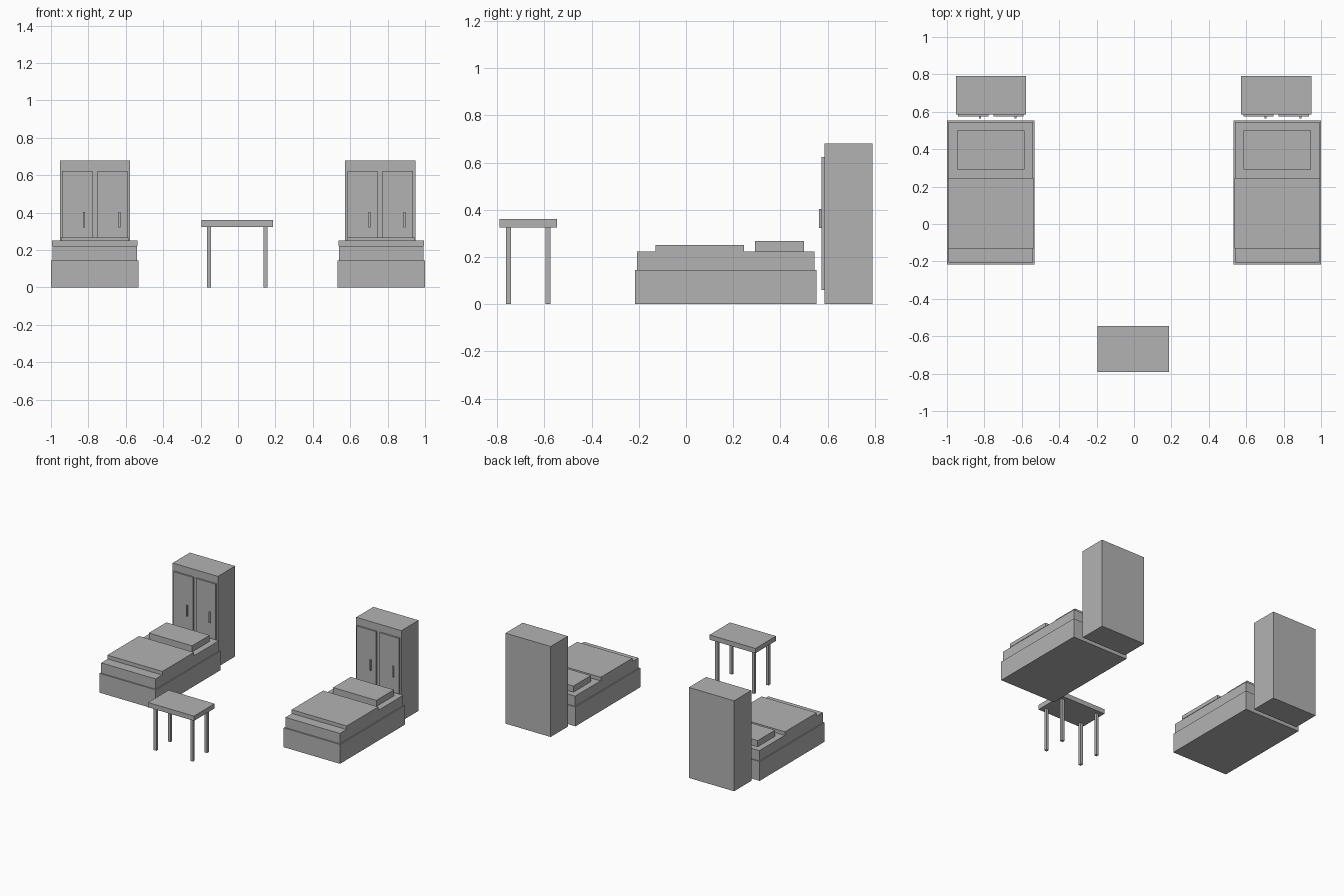
import bpy

cube = bpy.data.objects.get("Cube")
if cube:
    bpy.data.objects.remove(cube, do_unlink=True)

# Single grey finish
GREY = (0.45, 0.45, 0.45, 1)
grey = bpy.data.materials.new("plain grey")
grey.use_nodes = True
grey.diffuse_color = GREY
grey.node_tree.nodes["Principled BSDF"].inputs["Base Color"].default_value = GREY


def box(name, x, y, z):
    """Box spanning the (low, high) range on each axis."""
    spans = (x, y, z)
    bpy.ops.mesh.primitive_cube_add(size=1, location=[sum(s) / 2 for s in spans])
    obj = bpy.context.object
    obj.name = name
    obj.scale = [s[1] - s[0] for s in spans]
    bpy.ops.object.transform_apply(location=False, rotation=False, scale=True)
    obj.data.materials.append(grey)
    return obj


def around(centre, half):
    return (centre - half, centre + half)


def bed(side, cx):
    box(side + "_bed_base", around(cx, 0.234), (-0.217, 0.553), (0, 0.145))
    box(side + "_mattress", around(cx, 0.226), (-0.207, 0.545), (0.145, 0.222))
    box(side + "_blanket", around(cx, 0.229), (-0.13, 0.245), (0.222, 0.25))
    box(side + "_pillow", around(cx, 0.18), (0.292, 0.5), (0.222, 0.268))


def wardrobe(side, cx):
    box(side + "_wardrobe_body", around(cx, 0.188), (0.586, 0.79), (0, 0.68))
    # Both handles sit toward the right of their door
    for label, door, handle in (("right", -0.094, -0.058), ("left", 0.094, 0.131)):
        name = f"{side}_wardrobe_{label}"
        box(name + "_door", around(cx + door, 0.081), (0.574, 0.586), (0.06, 0.623))
        box(name + "_handle", around(cx + handle, 0.0055), (0.564, 0.574), (0.322, 0.404))


# Two matching sleeping places
for side, bed_x, wardrobe_x in (("right", -0.766, -0.765), ("left", 0.766, 0.76)):
    bed(side, bed_x)
    wardrobe(side, wardrobe_x)

# Table
TABLE_X, TABLE_Y = -0.004, -0.668
box("table_top", around(TABLE_X, 0.191), around(TABLE_Y, 0.122), (0.324, 0.36))
for x_name, sx in (("right", -1), ("left", 1)):
    for y_name, sy in (("front", -1), ("back", 1)):
        box(f"table_{y_name}_{x_name}_leg",
            around(TABLE_X + sx * 0.152, 0.0105),
            around(TABLE_Y + sy * 0.084, 0.0105), (0, 0.324))
